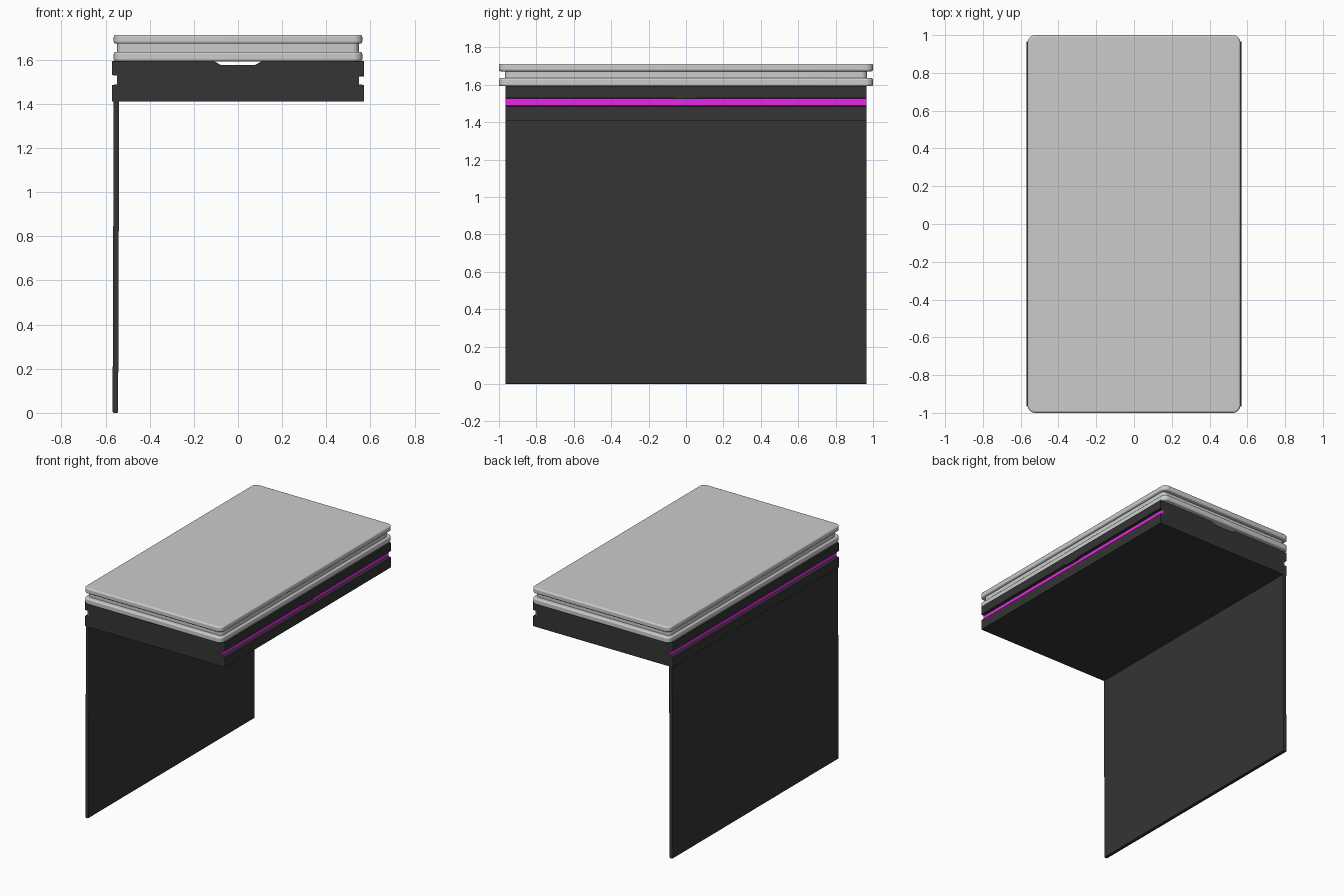
import bpy, bmesh, math

if "Cube" in bpy.data.objects:
    bpy.data.objects.remove(bpy.data.objects["Cube"])


def material(name, rgb):
    m = bpy.data.materials.new(name)
    m.diffuse_color = (*rgb, 1)
    m.use_nodes = True
    m.node_tree.nodes["Principled BSDF"].inputs["Base Color"].default_value = m.diffuse_color
    return m


DARK = material("dark_shell", (0.035, 0.035, 0.035))
PINK = material("magenta_strip", (0.8, 0.02, 0.8))


def finish(name, bm, mat=None):
    bmesh.ops.recalc_face_normals(bm, faces=bm.faces)
    mesh = bpy.data.meshes.new(name)
    bm.to_mesh(mesh)
    bm.free()
    obj = bpy.data.objects.new(name, mesh)
    bpy.context.collection.objects.link(obj)
    if mat:
        mesh.materials.append(mat)
    return obj


def prism(name, points, vec, mat=None):
    """Extrude a closed planar outline along a vector."""
    bm = bmesh.new()
    face = bm.faces.new([bm.verts.new(p) for p in points])
    new = bmesh.ops.extrude_face_region(bm, geom=[face])["geom"]
    bmesh.ops.translate(bm, vec=vec, verts=[v for v in new if isinstance(v, bmesh.types.BMVert)])
    return finish(name, bm, mat)


def along_y(name, profile, half, mat=None):
    return prism(name, [(x, -half, z) for x, z in profile], (0, 2 * half, 0), mat)


def slab(name, hx, hy, z0, z1, r, bevel):
    """Rounded-corner plate with softened rims."""
    pts = []
    for i, (sx, sy) in enumerate([(1, 1), (-1, 1), (-1, -1), (1, -1)]):
        for k in range(9):
            a = math.radians(90 * i + 90 * k / 8)
            pts.append((sx * (hx - r) + r * math.cos(a), sy * (hy - r) + r * math.sin(a), z0))
    obj = prism(name, pts, (0, 0, z1 - z0))
    if bevel:
        mod = obj.modifiers.new("rim", "BEVEL")
        mod.width, mod.segments = bevel, 3
        mod.limit_method, mod.angle_limit = "ANGLE", math.radians(40)
    bpy.ops.object.select_all(action="DESELECT")
    obj.select_set(True)
    bpy.context.view_layer.objects.active = obj
    bpy.ops.object.shade_smooth_by_angle(angle=math.radians(35))


# Grey stack on top: two wide plates with a recessed core between
slab("upper_plate", 0.563, 1.0, 1.672, 1.712, 0.04, 0.01)
slab("recessed_core", 0.547, 0.968, 1.63, 1.676, 0.03, 0)
slab("lower_plate", 0.563, 1.0, 1.592, 1.635, 0.04, 0.01)

# Dark shell: side grooves and a shallow slot in its top
right = [(0.57, 1.41), (0.57, 1.485), (0.546, 1.488), (0.546, 1.527),
         (0.57, 1.53), (0.57, 1.593), (0.11, 1.593), (0.075, 1.575)]
along_y("shell", right + [(-x, z) for x, z in reversed(right)], 0.965, DARK)

# Magenta strips lining the grooves
for side, s in (("left", -1), ("right", 1)):
    along_y(side + "_strip",
            [(s * 0.54, 1.488), (s * 0.549, 1.488), (s * 0.549, 1.527), (s * 0.54, 1.527)],
            0.965, PINK)

# Small catch on the right groove's upper lip
along_y("groove_catch", [(0.545, 1.523), (0.57, 1.523), (0.57, 1.535), (0.545, 1.535)], 0.06, DARK)

# Hanging cover, leaning very slightly
along_y("hanging_cover", [(-0.568, 0.004), (-0.564, 0), (-0.547, 0), (-0.543, 0.004),
                          (-0.538, 1.412), (-0.563, 1.412)], 0.965, DARK)
